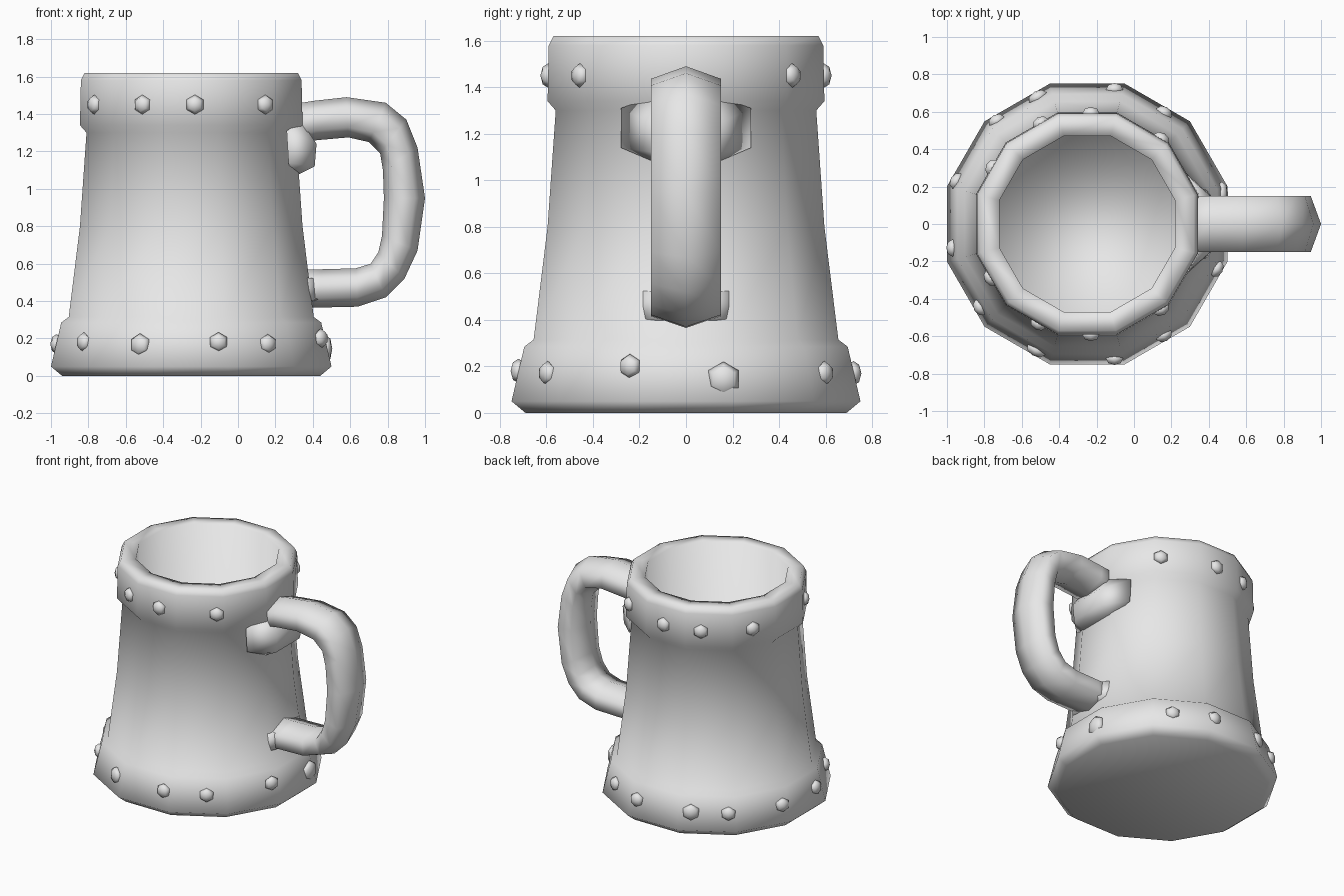
import bpy, bmesh
from math import pi, cos, sin, radians, atan2
from mathutils import Matrix, Vector

if "Cube" in bpy.data.objects:
    bpy.data.objects.remove(bpy.data.objects["Cube"])

AXIS_X = -0.25   # centre line of the cup
SIDES = 12

grey = bpy.data.materials.new("plain grey")
grey.use_nodes = True
grey.diffuse_color = (0.8, 0.8, 0.8, 1)
grey.node_tree.nodes["Principled BSDF"].inputs["Base Color"].default_value = (0.8, 0.8, 0.8, 1)


def finish(bm, name):
    """Turn a bmesh into a smooth grey object."""
    bmesh.ops.recalc_face_normals(bm, faces=bm.faces)
    for f in bm.faces:
        f.smooth = True
    mesh = bpy.data.meshes.new(name)
    bm.to_mesh(mesh)
    bm.free()
    mesh.materials.append(grey)
    ob = bpy.data.objects.new(name, mesh)
    bpy.context.collection.objects.link(ob)
    return ob


def loft(name, rings):
    """Skin a list of closed rings of points and cap both ends."""
    bm = bmesh.new()
    loops = [[bm.verts.new(p) for p in ring] for ring in rings]
    n = len(loops[0])
    for a, b in zip(loops, loops[1:]):
        for i in range(n):
            j = (i + 1) % n
            bm.faces.new((a[i], a[j], b[j], b[i]))
    bm.faces.new(loops[0])
    bm.faces.new(loops[-1])
    return finish(bm, name)


def cup_ring(flat, z):
    """Twelve-sided ring given its centre-to-flat distance."""
    r = flat / cos(pi / SIDES)
    angles = [(i + 0.5) * 2 * pi / SIDES for i in range(SIDES)]
    return [(AXIS_X + r * cos(a), r * sin(a), z) for a in angles]


# Cup: outside with base and rim bands, over the lip, down to the inner floor
profile = [(0.69, 0), (0.75, 0.05), (0.695, 0.285), (0.655, 0.315),
           (0.595, 0.8), (0.56, 1.3), (0.595, 1.34), (0.59, 1.58),
           (0.57, 1.62), (0.47, 1.62), (0.47, 0.2)]
loft("cup_body", [cup_ring(*p) for p in profile])

# Handle: outer and inner edge points, joined by a ridged six-sided section
handle_path = [
    (0.28, 1.45, 0.28, 1.24), (0.40, 1.47, 0.42, 1.26), (0.58, 1.49, 0.59, 1.275),
    (0.79, 1.46, 0.70, 1.25), (0.90, 1.37, 0.76, 1.19), (0.96, 1.22, 0.775, 1.1),
    (1.0, 0.95, 0.78, 0.95), (0.96, 0.67, 0.77, 0.75), (0.89, 0.52, 0.75, 0.66),
    (0.79, 0.42, 0.71, 0.6), (0.64, 0.37, 0.63, 0.575), (0.42, 0.365, 0.45, 0.57),
    (0.3, 0.365, 0.3, 0.57)]


def handle_ring(ox, oz, ix, iz):
    outer, inner = Vector((ox, 0, oz)), Vector((ix, 0, iz))
    side = Vector((0, 0.15, 0))
    high, low = outer.lerp(inner, 0.25), outer.lerp(inner, 0.75)
    return [outer, high + side, low + side, inner, low - side, high - side]


loft("handle", [handle_ring(*p) for p in handle_path])


# Swellings where the handle meets the cup, mirrored across y
def swelling(name, points):
    bm = bmesh.new()
    for x, y, z in points:
        for s in (-1, 1):
            bm.verts.new((x, s * y, z))
    bmesh.ops.convex_hull(bm, input=bm.verts)
    finish(bm, name)


swelling("upper_handle_root", [(0.28, 0.1, 1.08), (0.33, 0.14, 1.08), (0.41, 0.14, 1.12),
                               (0.42, 0.14, 1.24), (0.34, 0.14, 1.36),
                               (0.27, 0.28, 1.14), (0.26, 0.28, 1.31)])
swelling("lower_handle_root", [(0.3, 0.1, 0.36), (0.43, 0.13, 0.41), (0.42, 0.13, 0.52),
                               (0.33, 0.25, 0.39), (0.31, 0.25, 0.53)])


# Studs: squashed six-sided domes seated on the flats of the bands
def stud(name, x, y, z, flat, radius=0.053):
    step = 2 * pi / SIDES
    angle = atan2(y, x - AXIS_X)
    facing = round(angle / step) * step
    r = flat / cos(angle - facing)
    bm = bmesh.new()
    bmesh.ops.create_uvsphere(bm, u_segments=6, v_segments=4, radius=1)
    place = (Matrix.Translation((AXIS_X + r * cos(angle), r * sin(angle), z))
             @ Matrix.Rotation(facing, 4, 'Z')
             @ Matrix.Rotation(radians(90), 4, 'Y')
             @ Matrix.Rotation(radians(90), 4, 'Z')
             @ Matrix.Diagonal((radius, radius, 0.034, 1)))
    bm.transform(place)
    finish(bm, name)


rim_studs = [(-0.77, -0.29), (-0.51, -0.53), (-0.23, -0.6), (0.15, -0.46),
             (0.15, 0.46), (-0.23, 0.6), (-0.5, 0.54), (-0.77, 0.31)]
for i, (x, y) in enumerate(rim_studs):
    stud(f"rim_stud_{i + 1}", x, y, 1.45, 0.592)

base_studs = [(-0.95, 0.23, 0.17), (-0.75, 0.57, 0.17), (-0.52, 0.69, 0.17),
              (-0.1, 0.74, 0.17), (0.17, 0.61, 0.17), (0.51, 0.17, 0.145),
              (0.47, -0.25, 0.2), (0.17, -0.61, 0.17), (-0.1, -0.74, 0.18),
              (-0.53, -0.69, 0.165), (-0.83, -0.45, 0.18), (-0.98, -0.13, 0.17)]
for i, (x, y, z) in enumerate(base_studs):
    big = 0.075 if i == 5 else 0.062 if i in (2, 9) else 0.053
    stud(f"base_stud_{i + 1}", x, y, z, 0.72, big)
